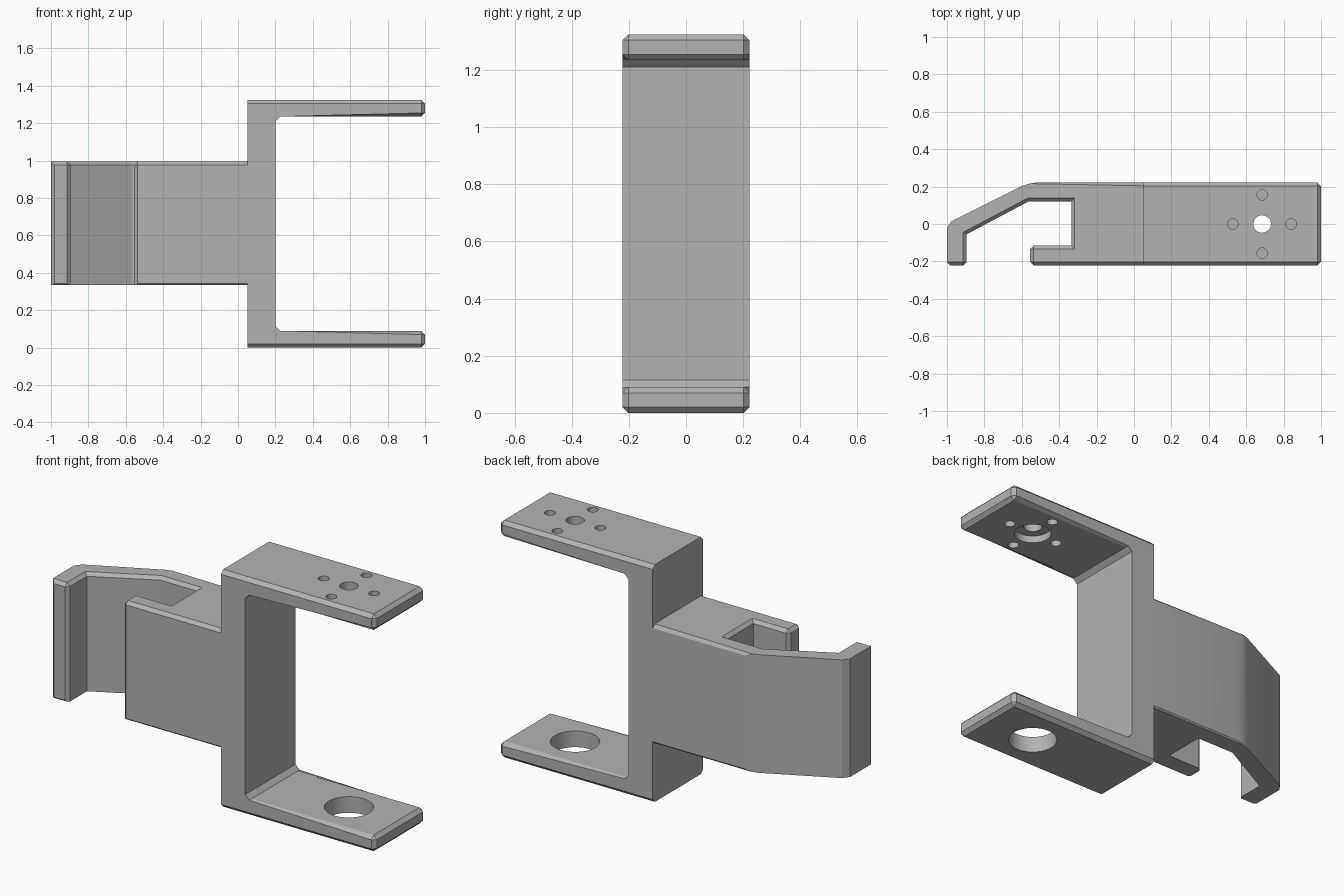
import bpy, bmesh
from math import radians, cos, sin, pi
from mathutils import Vector

if "Cube" in bpy.data.objects:
    bpy.data.objects.remove(bpy.data.objects["Cube"])

grey = bpy.data.materials.new("plain_grey")
grey.use_nodes = True
grey.diffuse_color = (0.45, 0.45, 0.45, 1)
grey.node_tree.nodes["Principled BSDF"].inputs["Base Color"].default_value = grey.diffuse_color

HALF = 0.222      # half depth of the bracket
HEIGHT = 1.325
CHAMFER = 0.02


def prism(bm, start, end):
    """Extrude matching outlines into a closed solid; return both vertex rings."""
    a = [bm.verts.new(p) for p in start]
    b = [bm.verts.new(p) for p in end]
    bm.faces.new(a)
    bm.faces.new(b)
    for i in range(len(a)):
        j = (i + 1) % len(a)
        bm.faces.new((a[i], a[j], b[j], b[i]))
    bmesh.ops.recalc_face_normals(bm, faces=bm.faces)
    return a, b


def chamfer(bm, edges, width):
    bmesh.ops.bevel(bm, geom=edges, offset=width, offset_type='OFFSET',
                    segments=1, profile=0.5, affect='EDGES')


def finish(bm, name):
    bmesh.ops.recalc_face_normals(bm, faces=bm.faces)
    mesh = bpy.data.meshes.new(name)
    bm.to_mesh(mesh)
    bm.free()
    obj = bpy.data.objects.new(name, mesh)
    bpy.context.collection.objects.link(obj)
    mesh.materials.append(grey)
    return obj


def activate(obj):
    bpy.ops.object.select_all(action='DESELECT')
    obj.select_set(True)
    bpy.context.view_layer.objects.active = obj


def drill(obj, x, y, radius, low, high):
    """Cut a round vertical hole between two heights."""
    bpy.ops.mesh.primitive_cylinder_add(vertices=48, radius=radius, depth=high - low,
                                        location=(x, y, (low + high) / 2))
    cutter = bpy.context.object
    cutter.hide_render = True
    cutter.data.materials.append(grey)
    activate(obj)
    mod = obj.modifiers.new("hole", 'BOOLEAN')
    mod.operation = 'DIFFERENCE'
    mod.solver = 'EXACT'
    mod.object = cutter
    bpy.ops.object.modifier_apply(modifier=mod.name)
    bpy.data.objects.remove(cutter)


# Fork: upright plate with two arms, mirrored about mid height
lower = [(0.05, 0), (1, 0), (1, 0.09), (0.225, 0.09), (0.2, 0.115)]
outline = lower + [(x, HEIGHT - z) for x, z in reversed(lower)]
bm = bmesh.new()
prism(bm, [(x, -HALF, z) for x, z in outline], [(x, HALF, z) for x, z in outline])
arm_edges = [e for e in bm.edges if (e.verts[0].co.x + e.verts[1].co.x) / 2 > 0.5]
chamfer(bm, arm_edges, CHAMFER)
fork = finish(bm, "fork_bracket")

# Fork holes: large lower bore, upper shaft hole with recess and screw ring
HOLE_X = 0.685
drill(fork, HOLE_X, 0, 0.125, -0.1, 0.2)
drill(fork, HOLE_X, 0, 0.047, 1.1, 1.4)
drill(fork, HOLE_X, 0, 0.095, 1.1, 1.275)
for k in range(4):
    a = k * pi / 2
    drill(fork, HOLE_X + 0.156 * cos(a), 0.156 * sin(a), 0.028, 1.1, 1.4)

# Clamp: block with a slot and a hooked jaw
BOTTOM, TOP = 0.335, 0.995
jaw = [(0.05, HALF), (-0.52, HALF), (-0.56, 0.216), (-0.6, 0.202), (-0.975, 0.015),
       (-1, -0.02), (-1, -HALF), (-0.895, -HALF), (-0.895, -0.055), (-0.565, 0.12),
       (-0.335, 0.12), (-0.335, -0.115), (-0.555, -0.115), (-0.555, -HALF), (0.05, -HALF)]
bm = bmesh.new()
low, high = prism(bm, [(x, y, BOTTOM) for x, y in jaw], [(x, y, TOP) for x, y in jaw])
rim = [0] + list(range(6, 14))
edges = [bm.edges.get((high[i], high[i + 1])) for i in rim]
edges += [bm.edges.get((low[i], high[i])) for i in (6, 7, 12, 13)]
chamfer(bm, edges, CHAMFER * 0.9)
# Fine chamfer along the straight lower edges
fine = []
for e in bm.edges:
    p, q = (v.co for v in e.verts)
    if max(p.z, q.z) < BOTTOM + 0.001 and min(abs(p.y), abs(q.y)) > HALF - 0.001 and abs(p.x - q.x) > 0.05:
        fine.append(e)
chamfer(bm, fine, 0.008)
clamp = finish(bm, "clamp_jaw")

for obj in (fork, clamp):
    activate(obj)
    bpy.ops.object.shade_smooth_by_angle(angle=radians(15))
